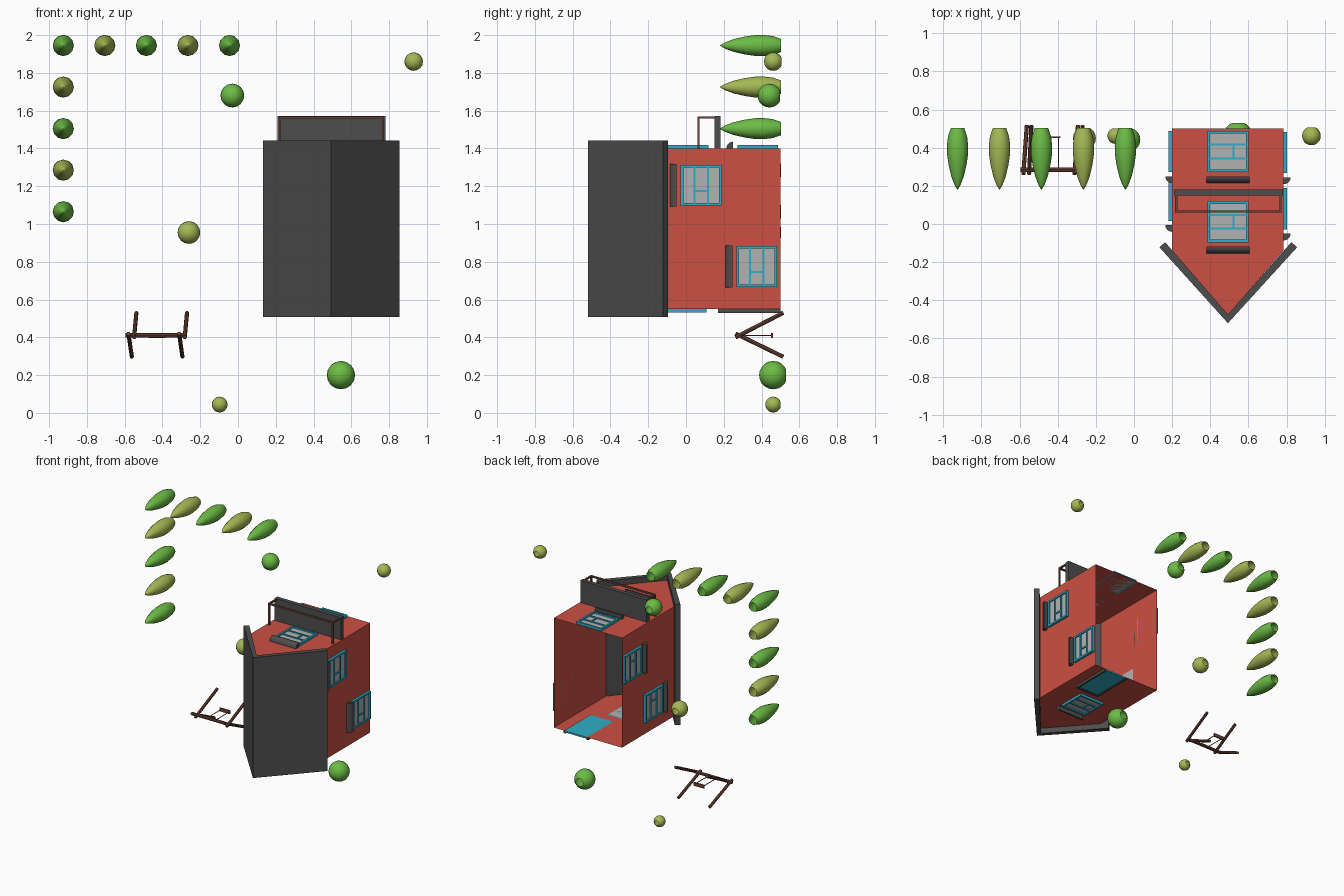
import bpy, bmesh, math
from mathutils import Vector, Matrix

if "Cube" in bpy.data.objects:
    bpy.data.objects.remove(bpy.data.objects["Cube"])


def mat(name, r, g, b):
    m = bpy.data.materials.new(name)
    m.diffuse_color = (r, g, b, 1)
    m.use_nodes = True
    m.node_tree.nodes["Principled BSDF"].inputs["Base Color"].default_value = m.diffuse_color
    return m


RED = mat("red_wall", .6, .08, .055)
DARK = mat("dark_grey", .075, .075, .075)
CYAN = mat("cyan_frame", .03, .42, .58)
GLASS = mat("pane_grey", .45, .45, .45)
GREEN = mat("leaf_green", .15, .5, .06)
OLIVE = mat("leaf_olive", .38, .48, .09)
WOOD = mat("brown_wood", .16, .06, .04)


def finish(name, bm, m, matrix=None, smooth=False):
    if matrix:
        bm.transform(matrix)
    bmesh.ops.recalc_face_normals(bm, faces=bm.faces)
    me = bpy.data.meshes.new(name)
    bm.to_mesh(me)
    bm.free()
    me.materials.append(m)
    for p in me.polygons:
        p.use_smooth = smooth
    ob = bpy.data.objects.new(name, me)
    bpy.context.collection.objects.link(ob)
    return ob


def add_box(bm, lo, hi):
    lo, hi = Vector(lo), Vector(hi)
    bmesh.ops.create_cube(bm, size=1, matrix=Matrix.Translation((lo + hi) / 2)
                          @ Matrix.Diagonal((*(hi - lo), 1)))


def box(name, lo, hi, m, matrix=None):
    bm = bmesh.new()
    add_box(bm, lo, hi)
    return finish(name, bm, m, matrix)


def prism(bm, pts, offset):
    f = bm.faces.new([bm.verts.new(p) for p in pts])
    r = bmesh.ops.extrude_face_region(bm, geom=[f])
    vs = [g for g in r["geom"] if isinstance(g, bmesh.types.BMVert)]
    bmesh.ops.translate(bm, vec=offset, verts=vs)
    if f.is_valid and len(bm.faces) < len(pts) + 2:
        bm.faces.new([v for v in f.verts])


def rod(name, a, b, r, m=WOOD, seg=8):
    a, b = Vector(a), Vector(b)
    d = b - a
    bm = bmesh.new()
    bmesh.ops.create_cone(bm, cap_ends=True, segments=seg, radius1=r, radius2=r, depth=d.length)
    finish(name, bm, m, Matrix.Translation((a + b) / 2) @ d.to_track_quat('Z', 'Y').to_matrix().to_4x4())


# The whole scene lies on its back: "up" for house and trees is -y, ground is y = 0.5
XL, XR, XC, Z0, Z1 = .20, .785, .4925, .55, 1.40

# House shell: thin walls with two gables, open underneath
bm = bmesh.new()
outline = [(XL, .5), (XL, -.137), (XC, -.476), (XR, -.137), (XR, .5)]
lo, hi = ([bm.verts.new((x, y, z)) for x, y in outline] for z in (Z0, Z1))
bm.faces.new(lo)
bm.faces.new(hi)
for i in (0, 3):
    bm.faces.new((lo[i], lo[i + 1], hi[i + 1], hi[i]))
finish("house_walls", bm, RED)

# Folded roof slab
bm = bmesh.new()
prism(bm, [(x, y, .507) for x, y in ((.133, -.122), (.163, -.095), (XC, -.474),
                                     (.825, -.095), (.855, -.122), (XC, -.52))], (0, 0, .935))
finish("roof", bm, DARK)

UP = Vector((0, -1, 0))


def wall_frame(centre, n):
    n = Vector(n)
    u = UP.cross(n)
    M = Matrix((u, UP, n)).transposed().to_4x4()
    M.translation = centre
    return M


# Window: frame, mullions, pane and quarter-round hood (local u, up, outward)
def window(name, centre, n):
    M = wall_frame(centre, n)
    h, w, d = .108, .014, .018
    bm = bmesh.new()
    for s in (-1, 1):
        e = sorted((s * h, s * (h - w)))
        add_box(bm, (e[0], -h, 0), (e[1], h, d))
        add_box(bm, (-h, e[0], 0), (h, e[1], d))
        add_box(bm, (-h, s * .036 - .005, 0), (h, s * .036 + .005, d - .003))
    add_box(bm, (-.035, -.036, 0), (-.025, .036, d - .003))
    finish(name + "_frame", bm, CYAN, M)
    box(name + "_pane", (-h + .005, -h + .005, 0), (h - .005, h - .005, .008), GLASS, M)
    bm = bmesh.new()
    arc = [(.036 * math.cos(i * math.pi / 12), .036 * math.sin(i * math.pi / 12)) for i in range(7)]
    prism(bm, [(-.112, .13, 0)] + [(-.112, .13 + b, a) for a, b in arc], (.224, 0, 0))
    finish(name + "_hood", bm, DARK, M)


window("gable_lower_window", (XC, .38, Z1), (0, 0, 1))
window("gable_upper_window", (XC, .012, Z1), (0, 0, 1))
window("right_upper_window", (XR, .08, 1.205), (1, 0, 0))
window("right_lower_window", (XR, .375, .775), (1, 0, 0))
window("left_lower_window", (XL, .38, 1.15), (-1, 0, 0))
window("left_upper_window", (XL, .125, .75), (-1, 0, 0))
window("entrance_upper_window", (XC, .0, Z0), (0, 0, -1))

# Entrance door on the far gable
bm = bmesh.new()
for a, b in (((.49, .17), (.505, .5)), ((.685, .17), (.70, .5)), ((.49, .17), (.70, .185))):
    add_box(bm, (*a, .53), (*b, Z0))
finish("door_frame", bm, DARK)
box("door_panel", (.50, .18, .538), (.69, .5, Z0), CYAN)

# Balcony slab and rail
box("balcony_slab", (.21, .15, Z1), (.78, .182, 1.572), DARK)
bm = bmesh.new()
for x in (.216, .762):
    add_box(bm, (x, .06, Z1), (x + .012, .072, 1.57))
    add_box(bm, (x, .06, 1.558), (x + .012, .15, 1.57))
add_box(bm, (.216, .06, 1.558), (.774, .072, 1.57))
finish("balcony_rail", bm, WOOD)


# Cypresses: lathed lens profile, tip toward -y
def cypress(i, x, z, m):
    prof = [(.001, .18), (.016, .205), (.033, .25), (.047, .31), (.055, .365),
            (.056, .41), (.05, .46), (.035, .503)]
    n = 12
    bm = bmesh.new()
    rings = [[bm.verts.new((x + r * math.cos(2 * math.pi * k / n), y, z + r * math.sin(2 * math.pi * k / n)))
              for k in range(n)] for r, y in prof]
    for a, b in zip(rings, rings[1:]):
        for k in range(n):
            bm.faces.new((a[k], a[k - 1], b[k - 1], b[k]))
    bm.faces.new(rings[0])
    finish(f"cypress_{i}", bm, m, smooth=True)


for i in range(5):
    m = OLIVE if i % 2 else GREEN
    cypress(i, -.925 + .22 * i, 1.945, m)
    if i:
        cypress(4 + i, -.925, 1.945 - .22 * i, m)

# Round bushes cut open at the ground
for i, (x, y, z, r, m) in enumerate(((.93, .462, 1.86, .049, OLIVE), (-.03, .442, 1.68, .063, GREEN),
                                     (-.26, .45, .955, .06, OLIVE), (.545, .462, .2, .075, GREEN),
                                     (-.097, .462, .044, .042, OLIVE))):
    bm = bmesh.new()
    bmesh.ops.create_uvsphere(bm, u_segments=16, v_segments=10, radius=r,
                              matrix=Matrix.Translation((x, y, z)) @ Matrix.Rotation(math.pi / 2, 4, 'X'))
    bmesh.ops.bisect_plane(bm, geom=bm.verts[:] + bm.edges[:] + bm.faces[:], plane_co=(0, y + r * .9, 0),
                           plane_no=(0, 1, 0), clear_outer=True)
    finish(f"bush_{i}", bm, m, smooth=True)

# Swing: beam, A-frame legs, ropes and seat
rod("swing_beam", (-.595, .285, .41), (-.275, .285, .41), .012)
for side, x in (("left", -.565), ("right", -.297)):
    rod(f"swing_{side}_leg_a", (x + .015, .262, .40), (x + .027, .515, .53), .011)
    rod(f"swing_{side}_leg_b", (x - .015, .262, .42), (x + .003, .515, .297), .011)
for x in (-.465, -.395):
    rod("swing_rope", (x, .285, .41), (x, .455, .41), .003)
box("swing_seat", (-.475, .45, .397), (-.385, .46, .423), WOOD)
